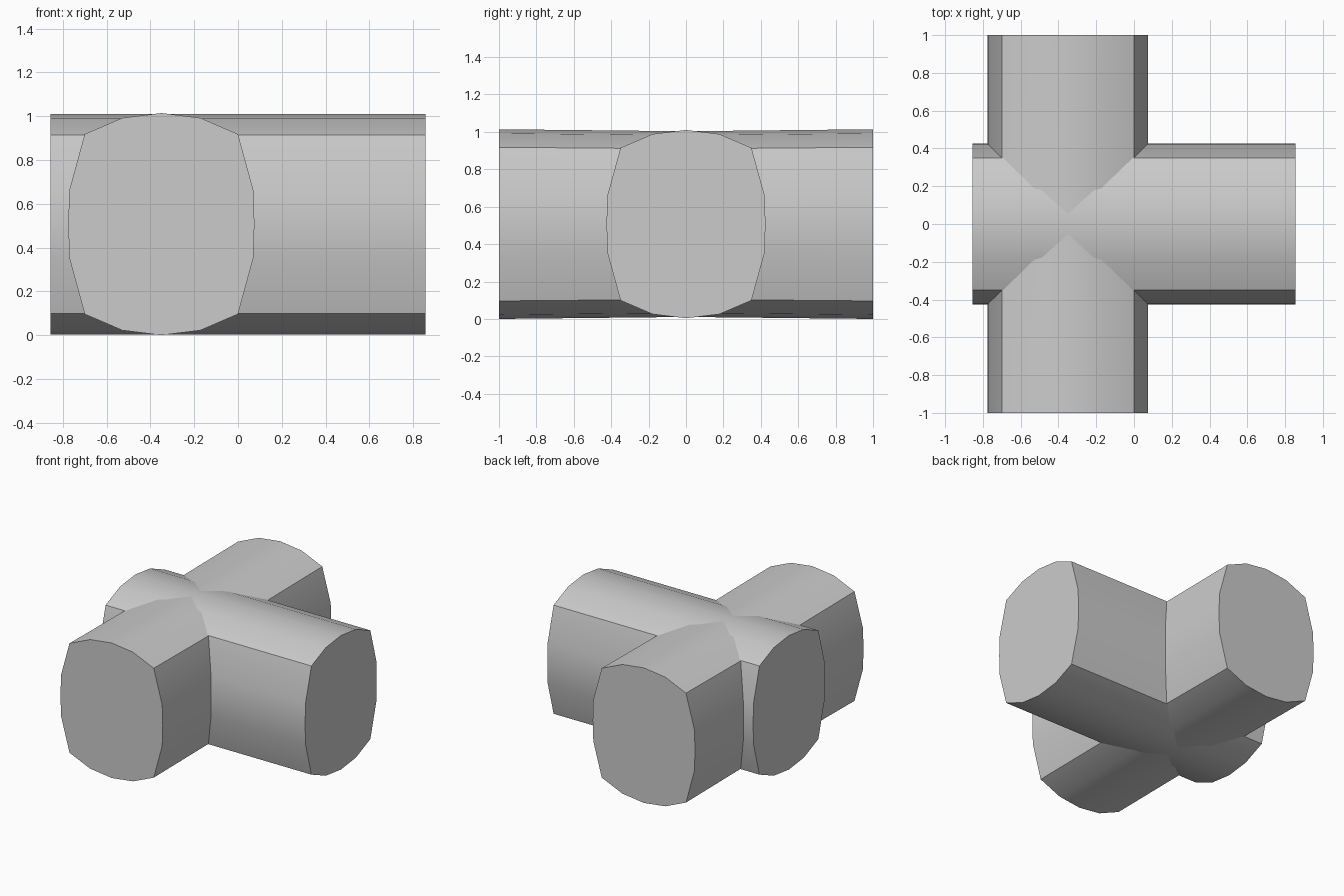
import bpy
import bmesh
import math

if "Cube" in bpy.data.objects:
    bpy.data.objects.remove(bpy.data.objects["Cube"])

# One quadrant of the rounded 16-sided section: (half width, half height)
QUADRANT = [(0.0, 0.506), (0.178, 0.484), (0.35, 0.41), (0.42, 0.155), (0.425, 0.0)]
MID_Z = 0.507


def section():
    """Mirror the quadrant into a full closed outline."""
    right = QUADRANT + [(u, -v) for u, v in reversed(QUADRANT[:-1])]
    left = [(-u, v) for u, v in reversed(right[1:-1])]
    return right + left


def tube(name, axis, stations, offset=0.0, cap_start=True, cap_end=True):
    """Loft the section along an axis; stations are (position, height scale)."""
    bm = bmesh.new()
    rings = []
    for pos, scale in stations:
        ring = []
        for u, v in section():
            z = MID_Z + v * scale
            co = (pos, u, z) if axis == 'X' else (offset + u, pos, z)
            ring.append(bm.verts.new(co))
        rings.append(ring)
    n = len(rings[0])
    for a, b in zip(rings, rings[1:]):
        for i in range(n):
            j = (i + 1) % n
            bm.faces.new((a[i], a[j], b[j], b[i]))
    # Outward winding for lofts running along +x; y lofts are flipped
    for f in bm.faces:
        f.normal_update()
    if cap_start:
        bm.faces.new(list(reversed(rings[0])))
    if cap_end:
        bm.faces.new(rings[-1])
    bmesh.ops.recalc_face_normals(bm, faces=bm.faces)
    mesh = bpy.data.meshes.new(name)
    bm.to_mesh(mesh)
    bm.free()
    obj = bpy.data.objects.new(name, mesh)
    bpy.context.collection.objects.link(obj)
    bpy.ops.object.select_all(action='DESELECT')
    obj.select_set(True)
    bpy.context.view_layer.objects.active = obj
    bpy.ops.object.shade_smooth_by_angle(angle=math.radians(35))
    return obj


# Main tube along x, in two lengths that meet at a seam
tube("main_tube", 'X', [(-0.855, 0.995), (0.16, 0.995)], cap_end=False)
tube("main_tube_extension", 'X', [(0.16, 0.995), (0.855, 0.995)], cap_start=False)

# Cross tube along y, slightly lower where it passes through the main tube
tube("cross_tube", 'Y', [(-1.0, 1.002), (0.0, 0.981), (1.0, 1.002)], offset=-0.35)
